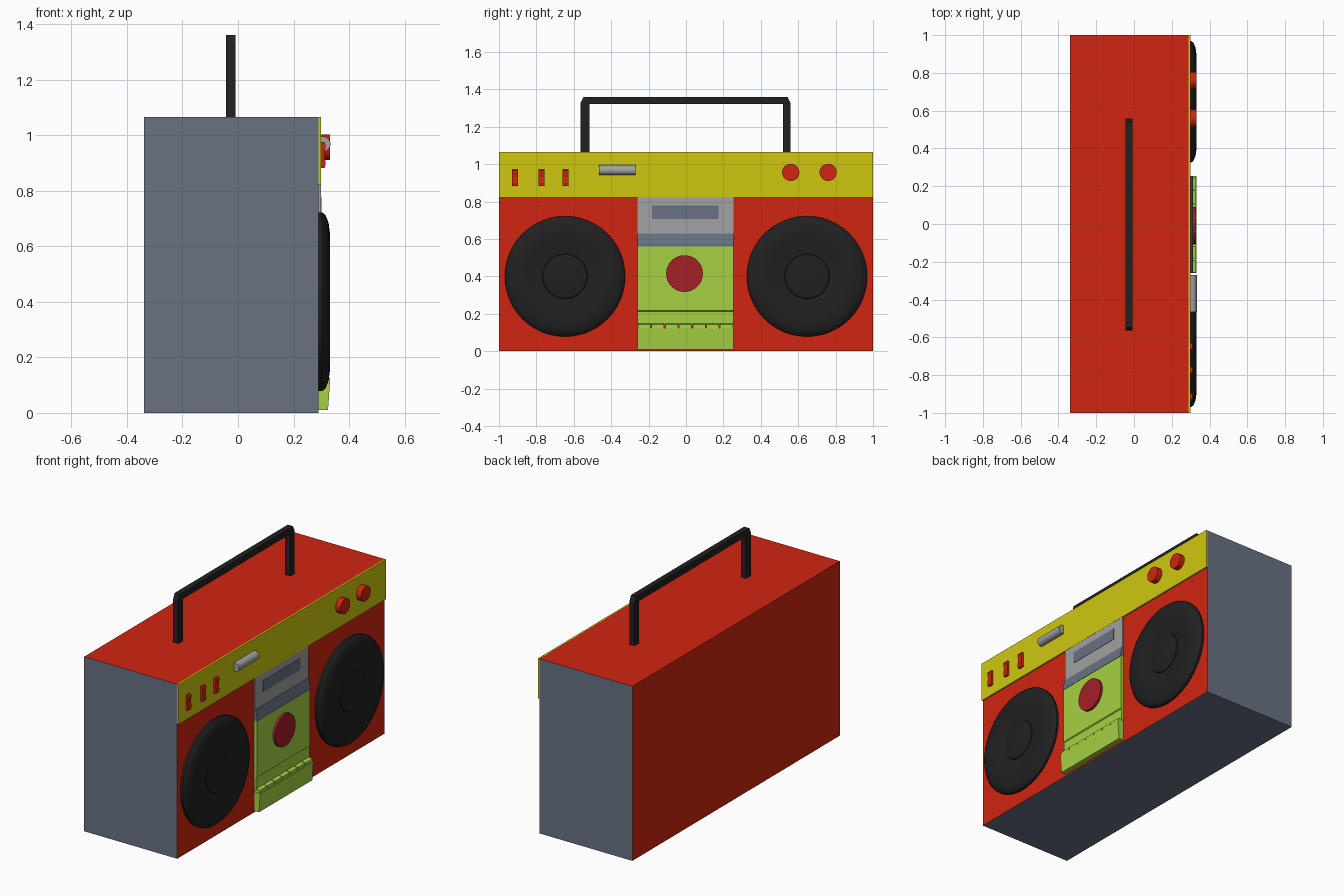
import bpy, bmesh, math
from mathutils import Vector

if "Cube" in bpy.data.objects:
    bpy.data.objects.remove(bpy.data.objects["Cube"])


def material(name, r, g, b):
    m = bpy.data.materials.new(name)
    m.diffuse_color = (r, g, b, 1)
    m.use_nodes = True
    m.node_tree.nodes["Principled BSDF"].inputs["Base Color"].default_value = m.diffuse_color
    return m


RED = material("red", 0.64, 0.018, 0.005)
YELLOW = material("yellow", 0.62, 0.58, 0.005)
LIME = material("lime", 0.38, 0.64, 0.055)
SLATE = material("slate", 0.14, 0.17, 0.23)
GREY = material("grey", 0.36, 0.36, 0.36)
BLACK = material("black", 0.015, 0.015, 0.015)
CRIMSON = material("crimson", 0.37, 0.014, 0.02)


def finish(name, bm, *mats):
    bmesh.ops.recalc_face_normals(bm, faces=bm.faces[:])
    me = bpy.data.meshes.new(name)
    bm.to_mesh(me)
    bm.free()
    for m in mats:
        me.materials.append(m)
    ob = bpy.data.objects.new(name, me)
    bpy.context.collection.objects.link(ob)
    return ob


def prism(name, points, direction, mat):
    """Extrude a flat polygon along a direction."""
    bm = bmesh.new()
    f = bm.faces.new([bm.verts.new(p) for p in points])
    new = bmesh.ops.extrude_face_region(bm, geom=[f])["geom"]
    bmesh.ops.translate(bm, vec=Vector(direction),
                        verts=[v for v in new if isinstance(v, bmesh.types.BMVert)])
    return finish(name, bm, mat)


def side_profile(name, xz, y0, y1, mat):
    return prism(name, [(x, y0, z) for x, z in xz], (0, y1 - y0, 0), mat)


def box(name, x, y, z, mat):
    return side_profile(name, [(x[0], z[0]), (x[1], z[0]), (x[1], z[1]), (x[0], z[1])],
                        y[0], y[1], mat)


def lathe(name, rx, y, z, mat, steps=40):
    """Revolve (radius, x) pairs about an axis along x, closing both ends."""
    bm = bmesh.new()
    rings = []
    for r, x in rx:
        rings.append([bm.verts.new((x, y + r * math.cos(2 * math.pi * i / steps),
                                    z + r * math.sin(2 * math.pi * i / steps)))
                      for i in range(steps)])
    for a, b in zip(rings, rings[1:]):
        for i in range(steps):
            j = (i + 1) % steps
            bm.faces.new((a[i], a[j], b[j], b[i]))
    bm.faces.new(rings[0])
    bm.faces.new(rings[-1])
    return finish(name, bm, mat)


def smooth(ob):
    bpy.ops.object.select_all(action='DESELECT')
    ob.select_set(True)
    bpy.context.view_layer.objects.active = ob
    bpy.ops.object.shade_smooth_by_angle(angle=math.radians(35))


# Cabinet: red front, back and top; slate ends and underside
body = box("cabinet", (-0.338, 0.29), (-1, 1), (0, 1.065), RED)
body.data.materials.append(SLATE)
for p in body.data.polygons:
    if abs(p.normal.y) > 0.5 or p.normal.z < -0.5:
        p.material_index = 1

# Control strip across the top of the front
box("control_strip", (0.289, 0.299), (-1, 1), (0.822, 1.0655), YELLOW)

# Speakers
cone = [(0.322, 0.289), (0.322, 0.303), (0.312, 0.315), (0.285, 0.326), (0.24, 0.332),
        (0.21, 0.329), (0.12, 0.318), (0.117, 0.323), (0.09, 0.328), (0.04, 0.331)]
for side, y in (("left", -0.647), ("right", 0.647)):
    smooth(lathe(side + "_speaker", cone, y, 0.4, BLACK, 48))

# Handle: a bracket with chamfered corners
outline = [(-0.563, 1.06), (-0.563, 1.328), (-0.548, 1.36), (0.543, 1.36), (0.558, 1.328),
           (0.558, 1.06), (0.518, 1.06), (0.518, 1.322), (-0.515, 1.322), (-0.515, 1.06)]
prism("handle", [(-0.044, y, z) for y, z in outline], (0.035, 0, 0), BLACK)

# Cassette deck: display panel, slanted band, door
Y0, Y1 = -0.26, 0.253
box("display_panel", (0.289, 0.298), (Y0, Y1), (0.625, 0.822), GREY)
box("display_window", (0.297, 0.3), (-0.183, 0.175), (0.708, 0.778), SLATE)
side_profile("slanted_band", [(0.289, 0.56), (0.312, 0.56), (0.312, 0.575),
                              (0.3, 0.628), (0.289, 0.628)], Y0, Y1, SLATE)
side_profile("cassette_door", [(0.289, 0.14), (0.304, 0.14), (0.304, 0.213),
                               (0.31, 0.218), (0.31, 0.56), (0.289, 0.56)], Y0, Y1, LIME)
smooth(lathe("door_disc", [(0.098, 0.305), (0.098, 0.325)], -0.008, 0.415, CRIMSON))

# Deck base with a row of piano keys
side_profile("deck_base", [(0.289, 0.01), (0.324, 0.01), (0.332, 0.125),
                           (0.289, 0.125)], Y0, Y1, LIME)
KEYS = 7
step = (Y1 - Y0) / KEYS
for i in range(KEYS):
    y = Y0 + i * step
    side_profile("deck_key_%d" % (i + 1), [(0.289, 0.12), (0.329, 0.12), (0.327, 0.143),
                                           (0.289, 0.15)],
                 y + 0.003, y + step - 0.003, LIME)

# Lever switches
for i, y in enumerate((-0.914, -0.772, -0.645)):
    side_profile("lever_%d" % (i + 1), [(0.297, 0.882), (0.312, 0.882), (0.316, 0.9),
                                        (0.31, 0.93), (0.316, 0.965), (0.31, 0.975),
                                        (0.297, 0.975)], y - 0.016, y + 0.016, RED)

# Rounded slider bar
arc = [(0.306 + 0.027 * math.cos(math.radians(a)), 0.968 + 0.027 * math.sin(math.radians(a)))
       for a in range(-90, 91, 15)]
smooth(side_profile("slider_bar", [(0.297, 0.941)] + arc + [(0.297, 0.995)],
                    -0.465, -0.27, GREY))

# Dials
for i, y in enumerate((0.56, 0.76)):
    smooth(lathe("dial_%d" % (i + 1), [(0.046, 0.297), (0.046, 0.332)], y, 0.956, RED, 32))
